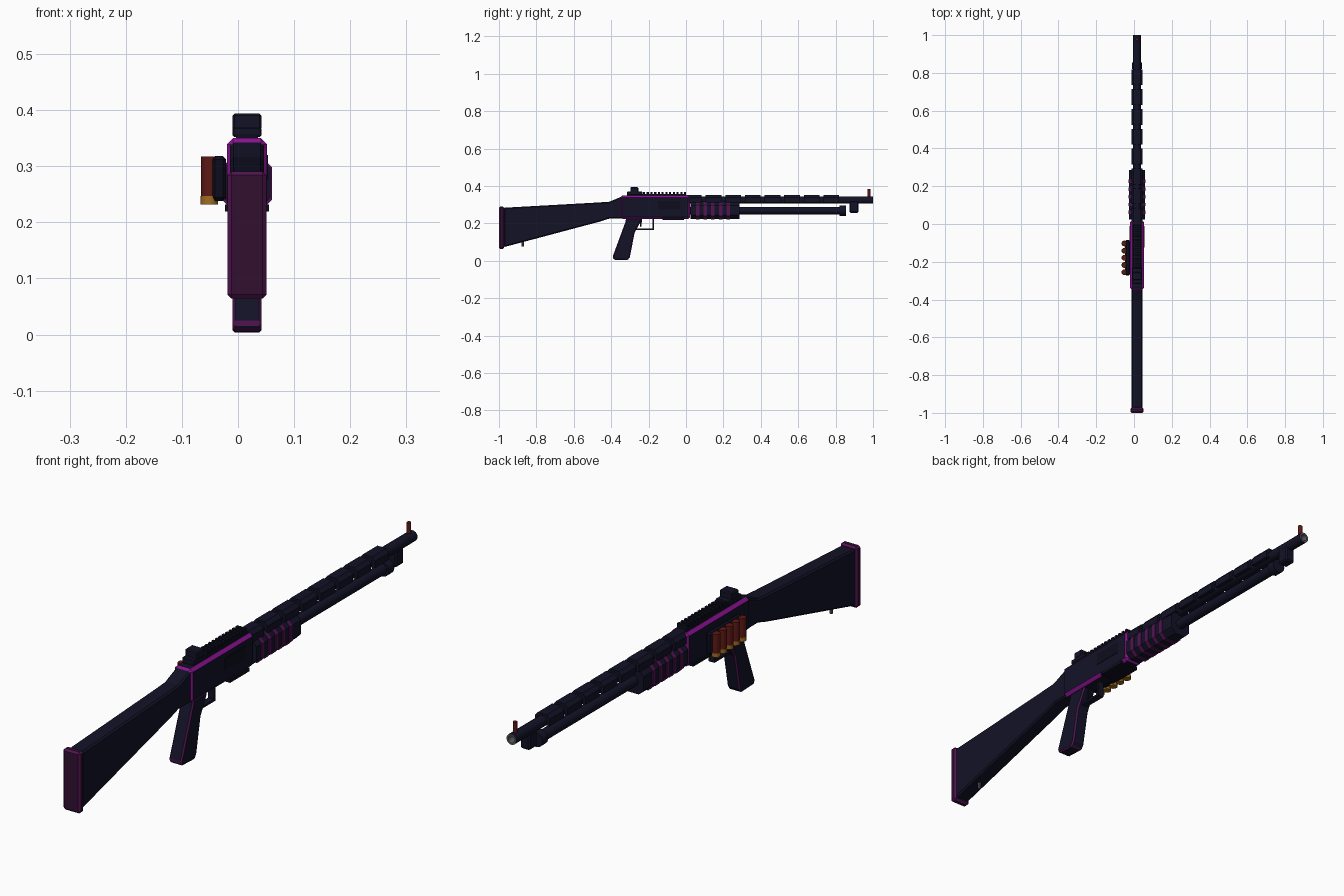
import bpy, bmesh, math
from mathutils import Matrix

if "Cube" in bpy.data.objects:
    bpy.data.objects.remove(bpy.data.objects["Cube"])

CX = 0.016  # x of the long axis


def mat(name, r, g, b):
    m = bpy.data.materials.new(name)
    m.diffuse_color = (r, g, b, 1)
    m.use_nodes = True
    m.node_tree.nodes["Principled BSDF"].inputs["Base Color"].default_value = m.diffuse_color
    return m


NAVY = mat("dark navy", 0.006, 0.006, 0.02)
BLACK = mat("near black", 0.004, 0.004, 0.012)
MAGENTA = mat("magenta", 0.26, 0.006, 0.28)
PLUM = mat("plum", 0.085, 0.007, 0.085)
PAD = mat("dark plum", 0.032, 0.005, 0.03)
RED = mat("dark red", 0.11, 0.01, 0.007)
BRASS = mat("brass", 0.36, 0.15, 0.015)
STEEL = mat("grey steel", 0.11, 0.11, 0.13)


def finish(name, bm, m, bevel=0, edge=None, smooth=False):
    """Turn a bmesh into an object, with optionally coloured bevelled edges."""
    bmesh.ops.recalc_face_normals(bm, faces=bm.faces)
    me = bpy.data.meshes.new(name)
    bm.to_mesh(me)
    bm.free()
    me.materials.append(m)
    ob = bpy.data.objects.new(name, me)
    bpy.context.collection.objects.link(ob)
    if bevel:
        b = ob.modifiers.new("bevel", 'BEVEL')
        b.width, b.segments, b.limit_method = bevel, 1, 'ANGLE'
        b.angle_limit = math.radians(40)
        if edge:
            me.materials.append(edge)
            b.material = 1
    if smooth:
        bpy.context.view_layer.objects.active = ob
        ob.select_set(True)
        bpy.ops.object.shade_smooth_by_angle(angle=math.radians(40))
        ob.select_set(False)
    return ob


def prism(name, pts, half, m, bevel=0, edge=None, x=CX):
    """Side profile of (y, z) points, given thickness across x."""
    bm = bmesh.new()
    a = [bm.verts.new((x - half, y, z)) for y, z in pts]
    b = [bm.verts.new((x + half, y, z)) for y, z in pts]
    bm.faces.new(a)
    bm.faces.new(b[::-1])
    for i in range(len(pts)):
        j = (i + 1) % len(pts)
        bm.faces.new((a[i], a[j], b[j], b[i]))
    return finish(name, bm, m, bevel, edge)


def box(name, y0, y1, z0, z1, half, m, bevel=0, edge=None, x=CX):
    return prism(name, [(y0, z0), (y1, z0), (y1, z1), (y0, z1)], half, m, bevel, edge, x)


def section(name, pts, y0, y1, m):
    """Cross-section of (x, z) points swept along y."""
    bm = bmesh.new()
    a = [bm.verts.new((CX + x, y0, z)) for x, z in pts]
    b = [bm.verts.new((CX + x, y1, z)) for x, z in pts]
    bm.faces.new(a)
    bm.faces.new(b)
    for i in range(len(pts)):
        j = (i + 1) % len(pts)
        bm.faces.new((a[i], a[j], b[j], b[i]))
    return finish(name, bm, m)


def cyl(name, r, length, loc, m, axis='Y', sides=12):
    bm = bmesh.new()
    bmesh.ops.create_cone(bm, cap_ends=True, segments=sides, radius1=r, radius2=r, depth=length)
    if axis == 'Y':
        bm.transform(Matrix.Rotation(math.pi / 2, 4, 'X'))
    bm.transform(Matrix.Translation(loc))
    return finish(name, bm, m, smooth=True)


# Stock and butt pad
prism("stock", [(-0.975, 0.073), (-0.975, 0.284), (-0.47, 0.312), (-0.41, 0.316), (-0.345, 0.343),
                (-0.33, 0.343), (-0.33, 0.226), (-0.41, 0.226), (-0.46, 0.21)], 0.03, NAVY, 0.006)
box("butt_pad", -1.0, -0.972, 0.064, 0.291, 0.035, PAD, 0.007, PLUM)
cyl("sling_stud", 0.006, 0.03, (CX, -0.873, 0.092), STEEL, 'Z', 8)

# Receiver with coloured edges
box("receiver", -0.35, 0.022, 0.224, 0.35, 0.036, NAVY, 0.011, MAGENTA)
box("loading_plate", -0.125, -0.01, 0.219, 0.232, 0.039, BLACK)
box("ejection_port", -0.15, -0.03, 0.275, 0.32, 0.0015, BLACK, x=CX + 0.036)

# Pistol grip, trigger and guard
prism("grip", [(-0.32, 0.226), (-0.325, 0.205), (-0.393, 0.02), (-0.385, 0.006), (-0.312, 0.003),
               (-0.3, 0.02), (-0.275, 0.15), (-0.245, 0.205), (-0.235, 0.226)], 0.026, NAVY, 0.005, PLUM)
box("guard_bottom", -0.28, -0.172, 0.164, 0.172, 0.012, NAVY)
box("guard_front", -0.18, -0.172, 0.164, 0.226, 0.012, NAVY)
prism("trigger", [(-0.245, 0.226), (-0.235, 0.226), (-0.238, 0.185), (-0.246, 0.18)], 0.005, BLACK)

# Top rail with teeth
box("rail_base", -0.315, 0.0, 0.348, 0.358, 0.02, BLACK)
for i in range(16):
    y = -0.31 + i * 0.02
    box("rail_tooth", y, y + 0.011, 0.357, 0.369, 0.02, BLACK)

# Rear and front sights
box("rear_sight_base", -0.315, -0.232, 0.352, 0.37, 0.026, NAVY, 0.003)
box("rear_sight", -0.297, -0.255, 0.365, 0.394, 0.026, NAVY, 0.004)
cyl("front_sight", 0.008, 0.042, (CX, 0.978, 0.362), RED, 'Z', 10)

# Barrel with open muzzle
bm = bmesh.new()
n = 14
rings = []
for r, y in [(0.02, 0.0), (0.02, 1.0), (0.013, 1.0), (0.013, 0.94)]:
    rings.append([bm.verts.new((CX + r * math.cos(2 * math.pi * k / n), y,
                                0.325 + r * math.sin(2 * math.pi * k / n))) for k in range(n)])
for a, b in zip(rings, rings[1:]):
    for k in range(n):
        bm.faces.new((a[k], a[(k + 1) % n], b[(k + 1) % n], b[k]))
bm.faces.new(rings[0])
bm.faces.new(rings[-1])
barrel = finish("barrel", bm, NAVY, smooth=True)
barrel.data.materials.append(STEEL)
for p in barrel.data.polygons:
    if p.center.y > 0.95:
        p.material_index = 1

# Heat shield: a row of raised arched blocks
arch = [(-0.03, 0.312), (-0.03, 0.338), (-0.018, 0.352), (0.018, 0.352), (0.03, 0.338), (0.03, 0.312)]
for i in range(8):
    y = 0.0 + i * 0.105
    section("heat_shield_block", arch, y, y + 0.084, NAVY)

# Magazine tube, cap and barrel lug
cyl("magazine_tube", 0.02, 0.83, (CX, 0.415, 0.269), NAVY)
cyl("magazine_cap", 0.027, 0.033, (CX, 0.838, 0.268), NAVY)
box("barrel_lug", 0.874, 0.922, 0.257, 0.32, 0.02, NAVY, 0.006)


# Pump fore-end with coloured ribs
def octagon(w, z0, z1, c):
    return [(-w + c, z0), (w - c, z0), (w, z0 + c), (w, z1 - c), (w - c, z1), (-w + c, z1), (-w, z1 - c), (-w, z0 + c)]


section("fore_end", octagon(0.042, 0.224, 0.316, 0.02), 0.025, 0.285, NAVY)
for i in range(5):
    y = 0.053 + i * 0.041
    section("fore_end_rib", octagon(0.045, 0.221, 0.318, 0.02), y, y + 0.018, PLUM)

# Side shell holder with five shells
box("shell_holder", -0.272, -0.085, 0.238, 0.318, 0.013, BLACK, 0.006, x=-0.034)
for i in range(5):
    y = -0.255 + i * 0.038
    cyl("shell_case", 0.0145, 0.07, (-0.051, y, 0.282), RED, 'Z')
    cyl("shell_base", 0.0155, 0.015, (-0.051, y, 0.2395), BRASS, 'Z')
